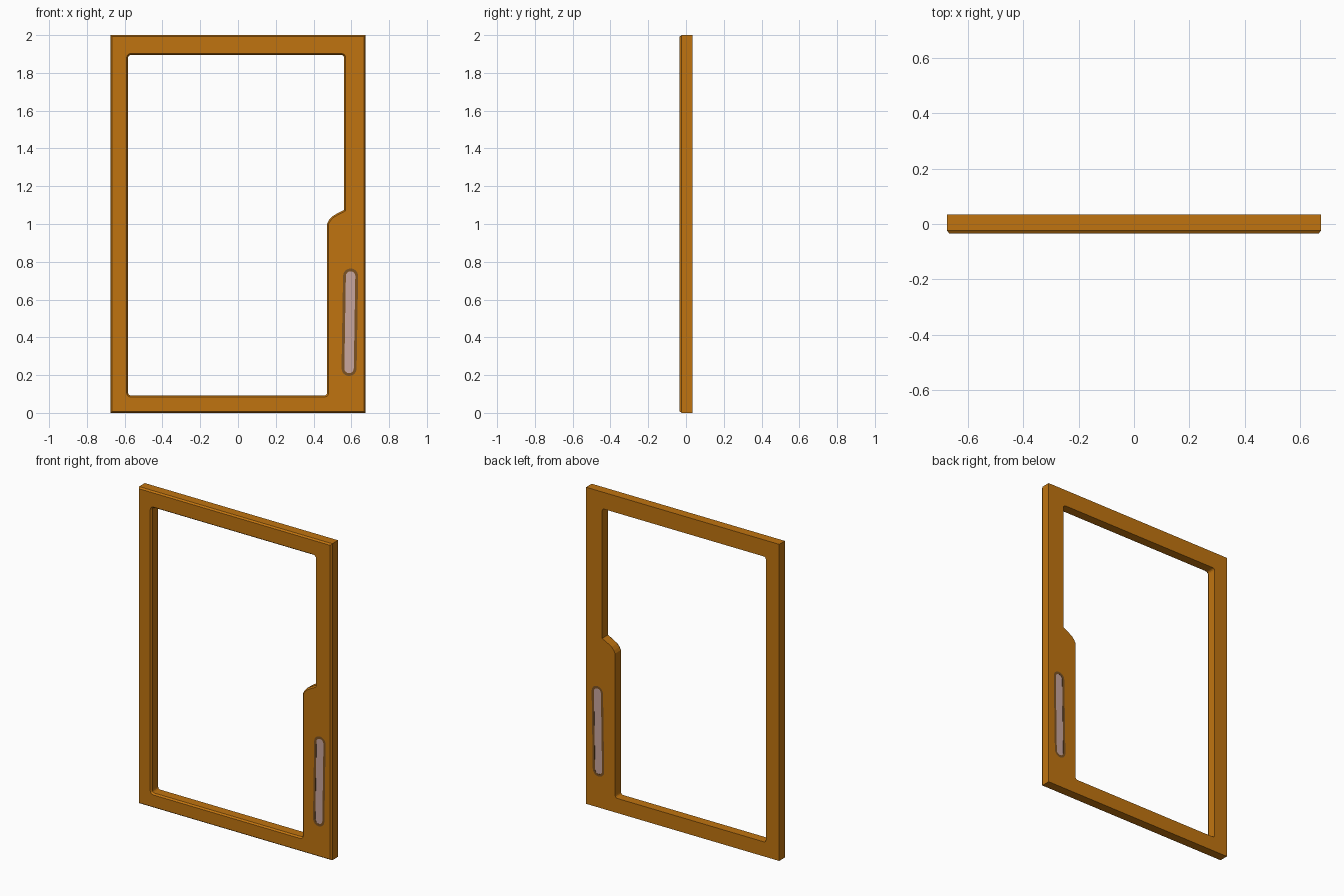
import bpy, bmesh, math
from mathutils import Vector

if "Cube" in bpy.data.objects:
    bpy.data.objects.remove(bpy.data.objects["Cube"])

FRONT, BACK = -0.034, 0.034


def material(name, rgb):
    m = bpy.data.materials.new(name)
    m.diffuse_color = (*rgb, 1)
    m.use_nodes = True
    m.node_tree.nodes["Principled BSDF"].inputs["Base Color"].default_value = m.diffuse_color
    return m


wood = material("orange_wood", (0.53, 0.175, 0.005))
dark = material("dark_brown", (0.20, 0.085, 0.016))
pale = material("pale_pink", (0.58, 0.38, 0.34))


def offset(pts, d):
    """Grow (d > 0) or shrink a counter-clockwise outline."""
    out = []
    for i, p in enumerate(pts):
        p = Vector(p)
        a = (p - Vector(pts[i - 1])).normalized()
        b = (Vector(pts[(i + 1) % len(pts)]) - p).normalized()
        n1, n2 = Vector((a.y, -a.x)), Vector((b.y, -b.x))
        out.append(p + (n1 + n2) * d / (1 + n1.dot(n2)))
    return out


def panel(name, walls, mat):
    """Each wall is a list of (outline, y) rings from front to back."""
    bm = bmesh.new()
    front, back = [], []
    for rings in walls:
        loops = [[bm.verts.new((p[0], y, p[1])) for p in pts] for pts, y in rings]
        n = len(loops[0])
        for a, b in zip(loops, loops[1:]):
            for i in range(n):
                j = (i + 1) % n
                bm.faces.new((a[i], a[j], b[j], b[i]))
        for loop, store in ((loops[0], front), (loops[-1], back)):
            store += [bm.edges.get((loop[i], loop[(i + 1) % n])) for i in range(n)]
    for edges in (front, back):
        bmesh.ops.triangle_fill(bm, use_beauty=True, use_dissolve=False, edges=edges)
    bmesh.ops.recalc_face_normals(bm, faces=bm.faces)
    me = bpy.data.meshes.new(name)
    bm.to_mesh(me)
    bm.free()
    me.materials.append(mat)
    ob = bpy.data.objects.new(name, me)
    bpy.context.collection.objects.link(ob)
    return ob


def corner(cx, cz, r, start):
    return [(cx + r * math.cos(math.radians(start + a)),
             cz + r * math.sin(math.radians(start + a))) for a in (0, 30, 60, 90)]


def slot(r, steps=8):
    """Slightly leaning long rounded slot."""
    pts = []
    for cx, cz, start in ((0.596, 0.725, 0), (0.588, 0.235, math.pi)):
        for i in range(steps + 1):
            a = start + math.pi * i / steps
            pts.append((cx + r * math.cos(a), cz + r * math.sin(a)))
    return pts


# Door frame: outer edge, window opening with a widened handle side, handle slot
outer = [(-0.675, 0), (0.675, 0), (0.675, 2), (-0.675, 2)]
r = 0.015
opening = (corner(0.472 - r, 0.092 + r, r, 270)
           + [(0.472, 1.003), (0.481, 1.02), (0.496, 1.038), (0.52, 1.053), (0.562, 1.075)]
           + corner(0.562 - r, 1.895 - r, r, 0)
           + corner(-0.582 + r, 1.895 - r, r, 90)
           + corner(-0.582 + r, 0.092 + r, r, 180))
CH = 0.008
panel("door_frame", [
    [(offset(outer, -CH), FRONT), (outer, FRONT + 0.011), (outer, BACK)],
    [(offset(opening, CH), FRONT), (opening, FRONT + 0.011), (opening, BACK)],
    [(slot(0.040), FRONT), (slot(0.040), BACK)],
], wood)

# Dark rim lining the slot and pale handle plate within it
panel("handle_rim", [
    [(slot(0.040), FRONT), (slot(0.040), BACK)],
    [(slot(0.025), FRONT), (slot(0.025), BACK)],
], dark)
panel("handle_plate", [[(slot(0.025), FRONT + 0.002), (slot(0.025), BACK - 0.002)]], pale)
